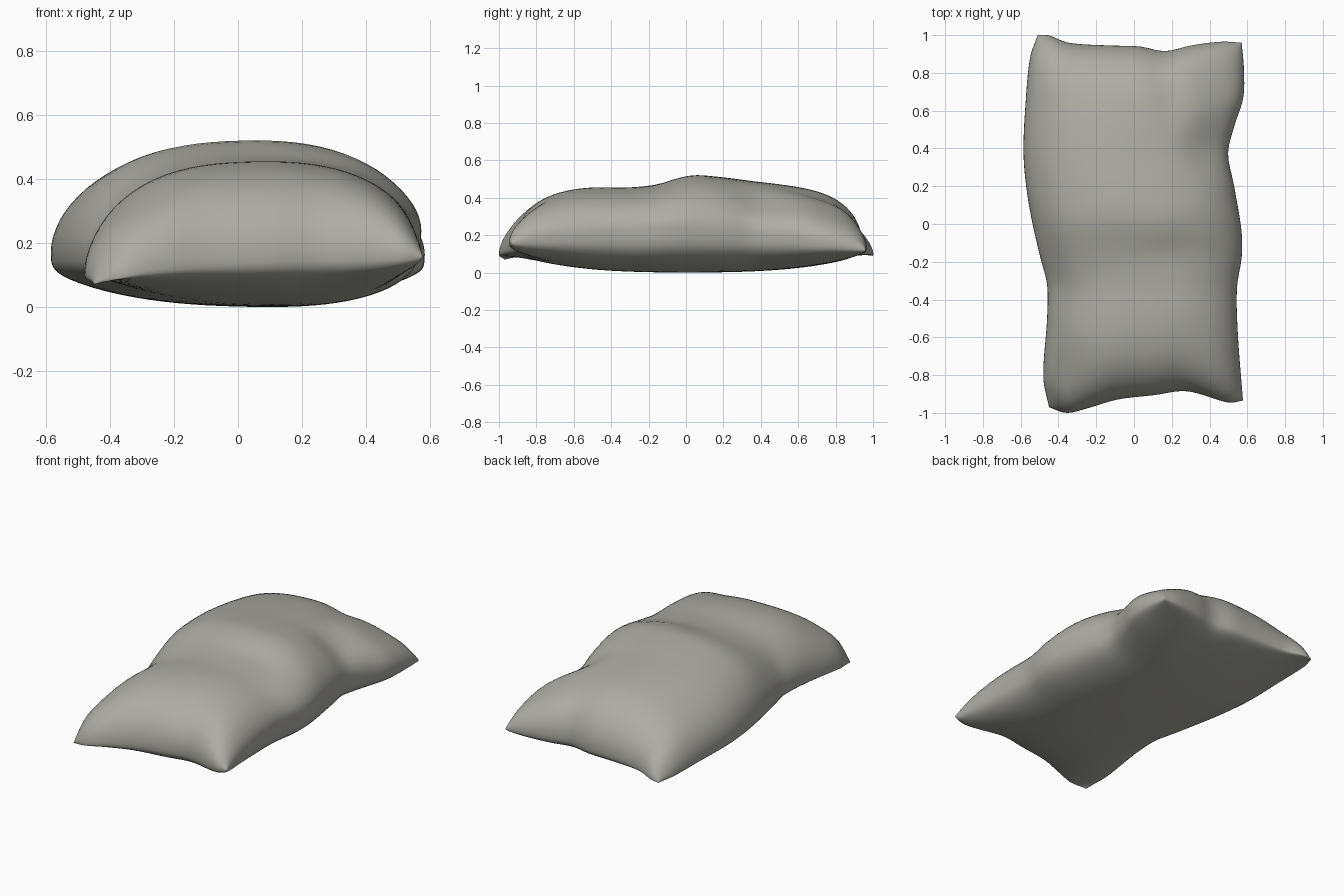
import bpy, bmesh, math

if "Cube" in bpy.data.objects:
    bpy.data.objects.remove(bpy.data.objects["Cube"])

N_U, N_V = 40, 64


def curve(pts):
    """Smooth interpolation through (t, value) points."""
    def slope(i):
        a, b = pts[max(i - 1, 0)], pts[min(i + 1, len(pts) - 1)]
        return (b[1] - a[1]) / (b[0] - a[0])

    def f(t):
        i = 0
        while i < len(pts) - 2 and t > pts[i + 1][0]:
            i += 1
        (t0, p0), (t1, p1) = pts[i], pts[i + 1]
        h = t1 - t0
        s = (t - t0) / h
        return ((2*s**3 - 3*s*s + 1) * p0 + (s**3 - 2*s*s + s) * h * slope(i)
                + (3*s*s - 2*s**3) * p1 + (s**3 - s*s) * h * slope(i + 1))
    return f


# Outline seen from above: side edges along v, end edges along u
left = curve([(-1, -.45), (-.84, -.48), (-.52, -.46), (-.34, -.46), (-.2, -.495), (0, -.54),
              (.18, -.57), (.37, -.585), (.62, -.575), (.88, -.55), (1, -.51)])
right = curve([(-1, .577), (-.63, .55), (-.37, .545), (-.2, .57), (-.06, .57), (.2, .53),
               (.38, .498), (.53, .53), (.69, .578), (.85, .582), (1, .57)])
front = curve([(-1, -.97), (-.82, -1), (-.6, -.975), (-.3, -.93), (.1, -.905),
               (.42, -.885), (.85, -.945), (1, -.935)])
back = curve([(-1, 1), (-.9, 1), (-.7, .96), (-.3, .945), (0, .94), (.25, .915),
              (.5, .945), (.8, .965), (1, .96)])
# Crown height along the length
crown = curve([(-1, .48), (-.58, .468), (-.36, .457), (-.2, .475), (.02, .52), (.18, .512),
               (.4, .49), (.65, .48), (1, .49)])
# Dents in the upper cloth: x, y, radius x, radius y, depth
dents = [(.42, .42, .14, .14, .05), (.2, .68, .09, .22, .02), (.48, .8, .22, .25, .075),
         (.2, -.16, .2, .08, .01), (-.45, -.3, .12, .14, .03), (-.38, -.82, .14, .18, .05)]


def lerp(a, b, t):
    return a + (b - a) * t


def point(u, v, side):
    s, t = (u + 1) / 2, (v + 1) / 2
    x, y = lerp(left(v), right(v), s), lerp(front(u), back(u), t)
    seam = lerp(lerp(.07, .16, s), lerp(.09, .12, s), t)
    seam += .10 * (1 - v*v) + .05 * (1 - u*u)
    w = math.sqrt(max(0, (1 - abs(u)**3) * (1 - v**4)))
    if side > 0:
        z = lerp(seam, crown(v) - .055 * (u - .15)**2 * (1 - v*v) - .01 * u*u, w)
        z -= w * sum(d * math.exp(-((x-a)/rx)**2 - ((y-b)/ry)**2) for a, b, rx, ry, d in dents)
    else:
        z = lerp(seam, .033 * v*v + .03 * (u - .25)**2, w ** .6)
    return (x, y, z)


# Stuffed sack: upper and lower cloth joined along the seam
bm = bmesh.new()
for side in (1, -1):
    grid = [[bm.verts.new(point(math.sin(math.pi * (i / N_U - .5)),
                                math.sin(math.pi * (j / N_V - .5)), side))
             for i in range(N_U + 1)] for j in range(N_V + 1)]
    for j in range(N_V):
        for i in range(N_U):
            q = [grid[j][i], grid[j][i+1], grid[j+1][i+1], grid[j+1][i]]
            bm.faces.new(q if side > 0 else q[::-1])
bmesh.ops.remove_doubles(bm, verts=bm.verts, dist=1e-5)
for f in bm.faces:
    f.smooth = True
mesh = bpy.data.meshes.new("sandbag")
bm.to_mesh(mesh)
bm.free()
bag = bpy.data.objects.new("sandbag", mesh)
bpy.context.collection.objects.link(bag)

cloth = bpy.data.materials.new("grey cloth")
cloth.diffuse_color = (.42, .415, .375, 1)
cloth.use_nodes = True
cloth.node_tree.nodes["Principled BSDF"].inputs["Base Color"].default_value = cloth.diffuse_color
mesh.materials.append(cloth)
